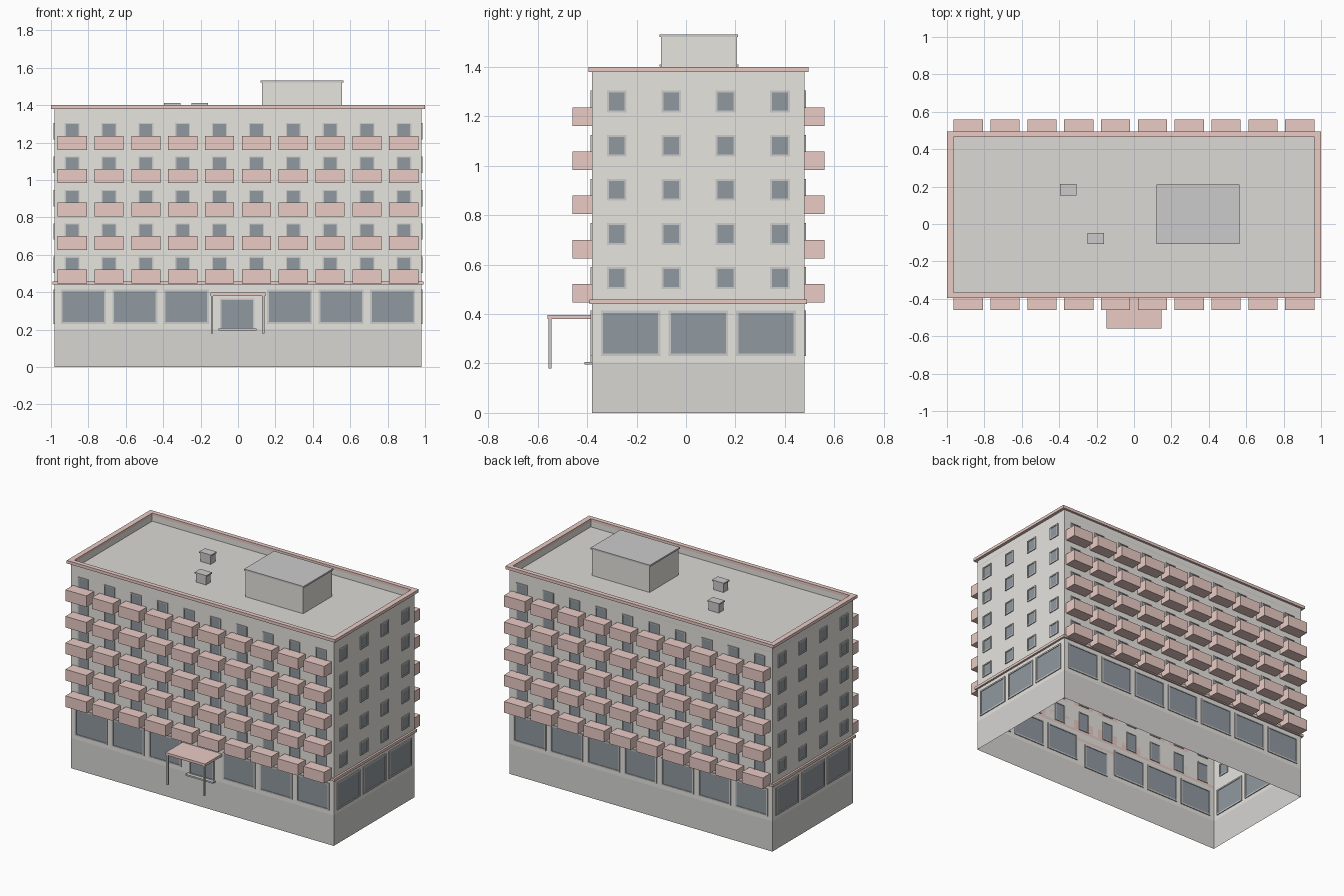
import bpy, bmesh

if "Cube" in bpy.data.objects:
    bpy.data.objects.remove(bpy.data.objects["Cube"])

X, Y0, Y1 = 0.98, -0.38, 0.48          # outer wall planes
YC, ROOF_Z = 0.05, 1.345
FLOOR = 0.1785                         # storey height


def mat(name, r, g, b):
    m = bpy.data.materials.new(name)
    m.diffuse_color = (r, g, b, 1)
    m.use_nodes = True
    m.node_tree.nodes["Principled BSDF"].inputs["Base Color"].default_value = m.diffuse_color
    return m


WALL = mat("wall_cream", 0.80, 0.78, 0.74)
PLINTH = mat("plinth_grey", 0.68, 0.67, 0.65)
ROOF = mat("roof_grey", 0.72, 0.70, 0.67)
PINK = mat("pink", 0.82, 0.60, 0.56)
GLASS = mat("dark_glass", 0.28, 0.32, 0.35)
FRAME = mat("frame_grey", 0.56, 0.56, 0.55)
METAL = mat("metal_grey", 0.66, 0.66, 0.66)


def finish(bm, name, material):
    me = bpy.data.meshes.new(name)
    bm.to_mesh(me)
    bm.free()
    me.materials.append(material)
    ob = bpy.data.objects.new(name, me)
    bpy.context.collection.objects.link(ob)
    return ob


def box(bm, x0, x1, y0, y1, z0, z1):
    vs = bmesh.ops.create_cube(bm, size=1)["verts"]
    for v in vs:
        v.co.x = x1 if v.co.x > 0 else x0
        v.co.y = y1 if v.co.y > 0 else y0
        v.co.z = z1 if v.co.z > 0 else z0
    return vs


def boxes(name, material, *dims):
    bm = bmesh.new()
    for d in dims:
        box(bm, *d)
    return finish(bm, name, material)


def open_shell(name, material, z0, z1):
    # four outer walls without top or bottom
    bm = bmesh.new()
    box(bm, -X, X, Y0, Y1, z0, z1)
    caps = [f for f in bm.faces if abs(f.normal.z) > 0.9]
    bmesh.ops.delete(bm, geom=caps, context="FACES_ONLY")
    return finish(bm, name, material)


def ring(name, material, xo, yo, xi, yi, z0, z1):
    # rectangular band, given outer and inner half sizes around (0, YC)
    boxes(name, material,
          (-xo, xo, YC - yo, YC - yi, z0, z1), (-xo, xo, YC + yi, YC + yo, z0, z1),
          (-xo, -xi, YC - yi, YC + yi, z0, z1), (xi, xo, YC - yi, YC + yi, z0, z1))


def on_wall(bm, wall, u0, u1, z0, z1, d0, d1):
    # box placed on a wall: u along it, d outwards from its plane
    if wall == "front":
        box(bm, u0, u1, Y0 - d1, Y0 - d0, z0, z1)
    elif wall == "back":
        box(bm, u0, u1, Y1 + d0, Y1 + d1, z0, z1)
    elif wall == "left":
        box(bm, -X - d1, -X - d0, u0, u1, z0, z1)
    else:
        box(bm, X + d0, X + d1, u0, u1, z0, z1)


def windows(name, items, t):
    # frame strips of width t around a recessed pane, visible inside and outside
    fr, gl = bmesh.new(), bmesh.new()
    for wall, u, w, z0, z1 in items:
        a, b, d = u - w / 2, u + w / 2, 0.006
        on_wall(fr, wall, a, a + t, z0, z1, -d, d)
        on_wall(fr, wall, b - t, b, z0, z1, -d, d)
        on_wall(fr, wall, a + t, b - t, z0, z0 + t, -d, d)
        on_wall(fr, wall, a + t, b - t, z1 - t, z1, -d, d)
        on_wall(gl, wall, a + t, b - t, z0 + t, z1 - t, -0.002, 0.002)
    finish(fr, name + "_frames", FRAME)
    finish(gl, name + "_glass", GLASS)


# Hollow shell: plinth and walls
open_shell("plinth", PLINTH, 0, 0.203)
open_shell("walls", WALL, 0.203, 1.385)

# Roof deck, parapet and pink bands
bm = bmesh.new()
box(bm, -X, X, Y0, Y1, ROOF_Z - 0.01, ROOF_Z)
finish(bm, "roof_deck", ROOF)
ring("parapet", WALL, X - 0.001, 0.429, 0.965, 0.415, ROOF_Z, 1.382)
ring("roof_coping", PINK, 1.0, 0.445, 0.965, 0.415, 1.38, 1.40)
ring("storey_band", PINK, 0.993, 0.44, X, 0.43, 0.44, 0.458)

# Balconies with doors behind, front and back
cols = [-0.8865 + 0.197 * i for i in range(10)]
bm, doors = bmesh.new(), []
for wall in ("front", "back"):
    for u in cols:
        for k in range(5):
            z = 0.447 + FLOOR * k
            on_wall(bm, wall, u - 0.078, u + 0.078, z, z + 0.075, 0, 0.08)
            doors.append((wall, u, 0.08, z + 0.013, z + 0.143))
finish(bm, "balconies", PINK)
windows("balcony_doors", doors, 0.006)

# Small side windows
windows("side_windows",
        [(s, -0.28 + 0.22 * i, 0.08, 0.502 + FLOOR * k, 0.59 + FLOOR * k)
         for s in ("left", "right") for i in range(4) for k in range(5)], 0.008)

# Large ground floor windows, leaving the front middle bay for the entrance
shop = [(s, 0.2755 * i, 0.242, 0.23, 0.414) for s in ("front", "back")
        for i in range(-3, 4) if s == "back" or i != 0]
shop += [(s, YC + 0.274 * i, 0.242, 0.23, 0.414)
         for s in ("left", "right") for i in (-1, 0, 1)]
windows("ground_windows", shop, 0.01)

# Entrance: door, step, canopy on two posts
windows("entrance_door", [("front", -0.003, 0.185, 0.2, 0.367)], 0.008)
boxes("entrance_step", METAL, (-0.105, 0.1, -0.41, Y0, 0.195, 0.205))
boxes("entrance_canopy", PINK, (-0.148, 0.146, -0.56, Y0, 0.38, 0.397))
boxes("canopy_posts", METAL, *[(x - 0.006, x + 0.006, -0.557, -0.545, 0.18, 0.38)
                               for x in (-0.139, 0.135)])

# Rooftop plant room and vents
boxes("plant_room", WALL, (0.127, 0.557, -0.102, 0.206, ROOF_Z, 1.521))
boxes("plant_room_roof", METAL, (0.121, 0.563, -0.107, 0.211, 1.521, 1.532))
for n, (x, y) in enumerate([(-0.352, 0.183), (-0.205, -0.077)], 1):
    boxes(f"roof_vent_{n}", METAL,
          (x - 0.038, x + 0.038, y - 0.025, y + 0.025, ROOF_Z, 1.402),
          (x - 0.044, x + 0.044, y - 0.03, y + 0.03, 1.402, 1.411))
